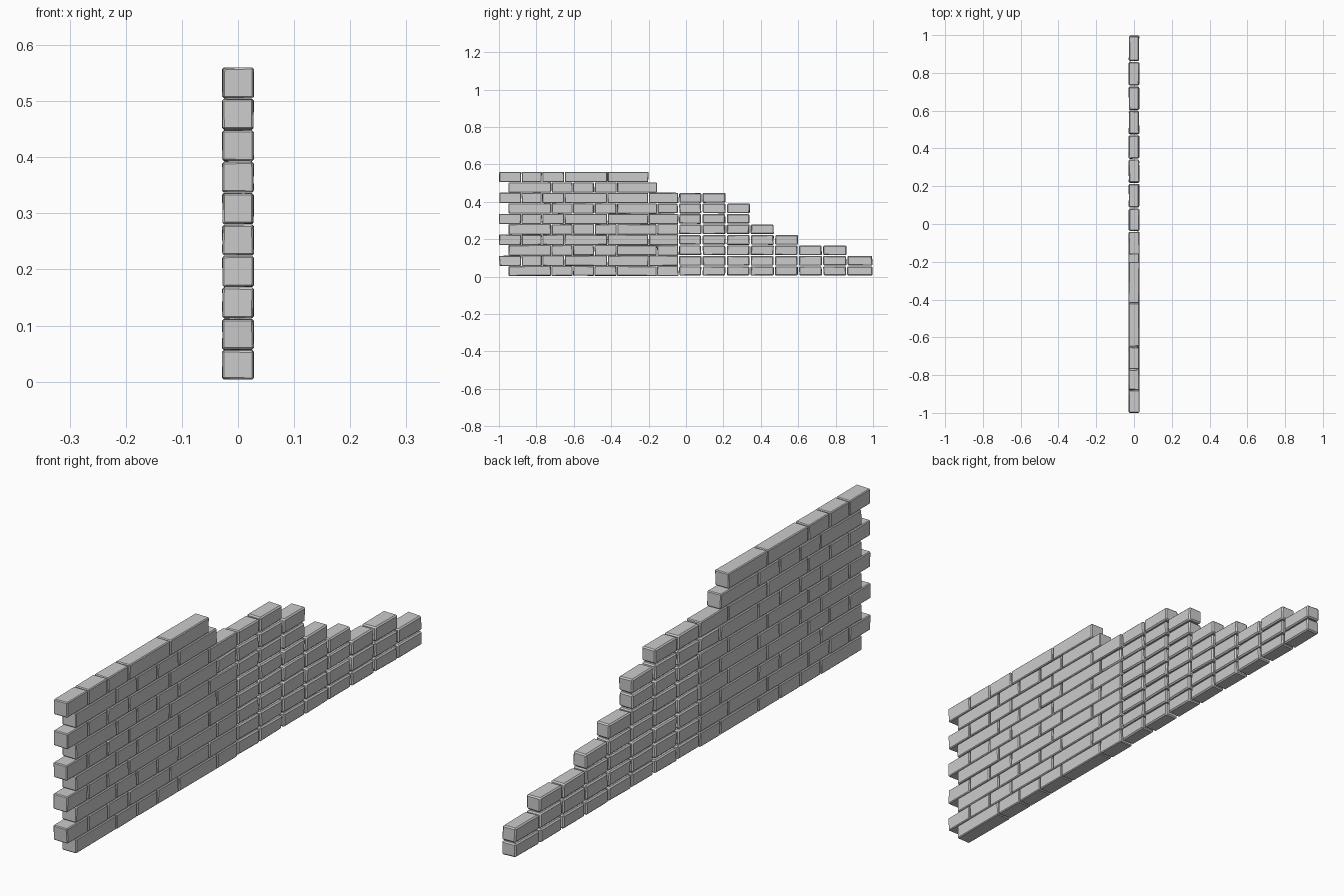
import bpy, bmesh, random
from mathutils import Vector

if "Cube" in bpy.data.objects:
    bpy.data.objects.remove(bpy.data.objects["Cube"])

random.seed(7)
H = 0.056          # course height
HALF = 0.0285      # half wall thickness


def add_brick(bm, y0, y1, z0, z1, jitter, bevel):
    """One worn block: box with corners pulled slightly inward, edges chamfered."""
    centre = Vector((0, (y0 + y1) / 2, (z0 + z1) / 2))
    size = Vector((HALF * 2, y1 - y0, z1 - z0))
    verts = bmesh.ops.create_cube(bm, size=1)["verts"]
    for v in verts:
        s = [1 if c > 0 else -1 for c in v.co]
        v.co = centre + v.co * size
        amount = (jitter, jitter * 1.6, jitter * 0.7)
        for i in range(3):
            v.co[i] -= s[i] * random.uniform(0, amount[i])
    edges = list({e for v in verts for e in v.link_edges})
    bmesh.ops.bevel(bm, geom=edges, offset=bevel, segments=1,
                    profile=0.5, affect='EDGES')


def build_course(index, joints, split):
    """A horizontal row; blocks beyond 'split' are looser, stacked ones."""
    bm = bmesh.new()
    z0, z1 = index * H, (index + 1) * H
    for a, b in zip(joints, joints[1:]):
        loose = a >= split
        gap = 0.0018 if loose else 0.0006
        ya = a if a == joints[0] else a + gap
        yb = b if b == joints[-1] else b - gap
        add_brick(bm, ya, yb, z0 + gap + (0.003 if index == 0 else 0), z1 - gap + 0.001,
                  0.003 if loose else 0.002, 0.0045 if loose else 0.003)
    bmesh.ops.recalc_face_normals(bm, faces=bm.faces)
    mesh = bpy.data.meshes.new(f"brick_course_{index + 1}")
    bm.to_mesh(mesh)
    bm.free()
    obj = bpy.data.objects.new(mesh.name, mesh)
    bpy.context.collection.objects.link(obj)


# Bonded section: alternating joint patterns give the toothed left end
even = [-1.0, -0.88, -0.77, -0.65, -0.42, -0.20]
odd = [-0.95, -0.72, -0.605, -0.49, -0.37, -0.155]
# Stacked section: shared joints down the stepped slope
columns = [-0.04, 0.085, 0.215, 0.343, 0.472, 0.60, 0.73, 0.86, 0.998]
# Number of column joints used by each course, bottom to top
steps = [9, 9, 8, 6, 5, 4, 4, 3, 0, 0]

for i, n in enumerate(steps):
    left = even if i % 2 else odd
    build_course(i, left + columns[:n], -0.17 if i in (6, 7) else -0.05)
